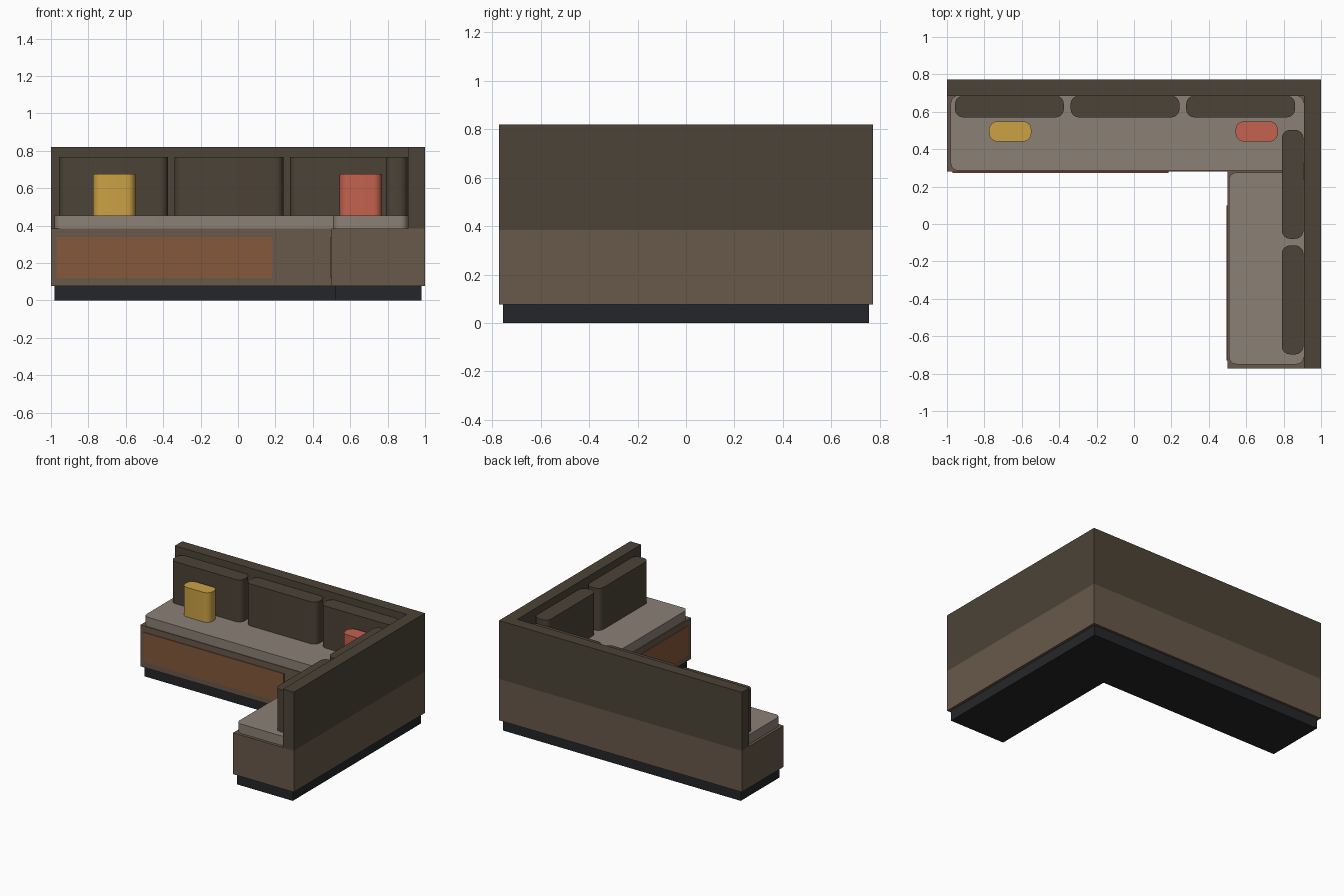
import bpy, bmesh, math

if "Cube" in bpy.data.objects:
    bpy.data.objects.remove(bpy.data.objects["Cube"])


def material(name, hex_code):
    rgb = [int(hex_code[i:i + 2], 16) / 255 for i in (0, 2, 4)]
    lin = [c / 12.92 if c <= 0.04045 else ((c + 0.055) / 1.055) ** 2.4 for c in rgb]
    m = bpy.data.materials.new(name)
    m.diffuse_color = (*lin, 1)
    m.use_nodes = True
    m.node_tree.nodes["Principled BSDF"].inputs["Base Color"].default_value = m.diffuse_color
    return m


WOOD = material("brown_base", "68584A")
BACK = material("dark_brown", "4C4337")
SEAT = material("taupe", "8B8176")
RUST = material("rust", "85583B")
DARK = material("charcoal", "242629")
GOLD = material("mustard", "CBA245")
CORAL = material("coral", "C4624E")


def prism(name, outline, z0, z1, mat, radius=0):
    """Extrude a counter-clockwise outline upwards, optionally rounding its corners."""
    bm = bmesh.new()
    base = bm.faces.new([bm.verts.new((x, y, z0)) for x, y in outline])
    ext = bmesh.ops.extrude_face_region(bm, geom=[base], use_keep_orig=True)
    for v in ext["geom"]:
        if isinstance(v, bmesh.types.BMVert):
            v.co.z = z1
    if radius:
        upright = [e for e in bm.edges if abs(e.verts[0].co.z - e.verts[1].co.z) > 1e-4]
        bmesh.ops.bevel(bm, geom=upright, offset=radius, segments=6,
                        profile=0.5, affect='EDGES')
    bmesh.ops.recalc_face_normals(bm, faces=bm.faces[:])
    mesh = bpy.data.meshes.new(name)
    bm.to_mesh(mesh)
    bm.free()
    mesh.materials.append(mat)
    ob = bpy.data.objects.new(name, mesh)
    bpy.context.collection.objects.link(ob)
    if radius:
        bpy.ops.object.select_all(action='DESELECT')
        ob.select_set(True)
        bpy.context.view_layer.objects.active = ob
        bpy.ops.object.shade_smooth_by_angle(angle=math.radians(35))
    return ob


def block(name, x0, x1, y0, y1, z0, z1, mat, radius=0):
    return prism(name, [(x0, y0), (x1, y0), (x1, y1), (x0, y1)], z0, z1, mat, radius)


def ell(name, left, right, front, back, inner_x, inner_y, z0, z1, mat):
    """L-shaped block: long run along the back, short run along the right."""
    return prism(name, [(left, inner_y), (inner_x, inner_y), (inner_x, front),
                        (right, front), (right, back), (left, back)], z0, z1, mat)


# Plinth, base and tall back
ell("plinth", -0.98, 0.98, -0.755, 0.755, 0.52, 0.30, 0, 0.077, DARK)
ell("base", -1, 1, -0.772, 0.772, 0.5, 0.28, 0.077, 0.385, WOOD)
ell("backrest", -1, 1, -0.772, 0.772, 0.91, 0.685, 0.385, 0.82, BACK)

# Inset-coloured front panels
block("long_front_panel", -0.97, 0.185, 0.274, 0.284, 0.12, 0.34, RUST)
block("short_front_panel", 0.495, 0.505, -0.73, 0.10, 0.12, 0.34, RUST)

# Seat pads
block("long_seat", -0.98, 0.908, 0.286, 0.686, 0.385, 0.455, SEAT, 0.04)
block("short_seat", 0.508, 0.908, -0.75, 0.276, 0.385, 0.455, SEAT, 0.04)

# Back cushions
for i in range(3):
    x = -0.957 + i * 0.618
    block(f"back_cushion_{i + 1}", x, x + 0.582, 0.57, 0.686, 0.455, 0.768, BACK, 0.045)
for i in range(2):
    y = -0.697 + i * 0.618
    block(f"side_cushion_{i + 1}", 0.79, 0.906, y, y + 0.582, 0.455, 0.768, BACK, 0.045)

# Throw pillows
for name, x, mat in (("mustard_pillow", -0.775, GOLD), ("coral_pillow", 0.543, CORAL)):
    block(name, x, x + 0.226, 0.441, 0.549, 0.455, 0.675, mat, 0.045)
